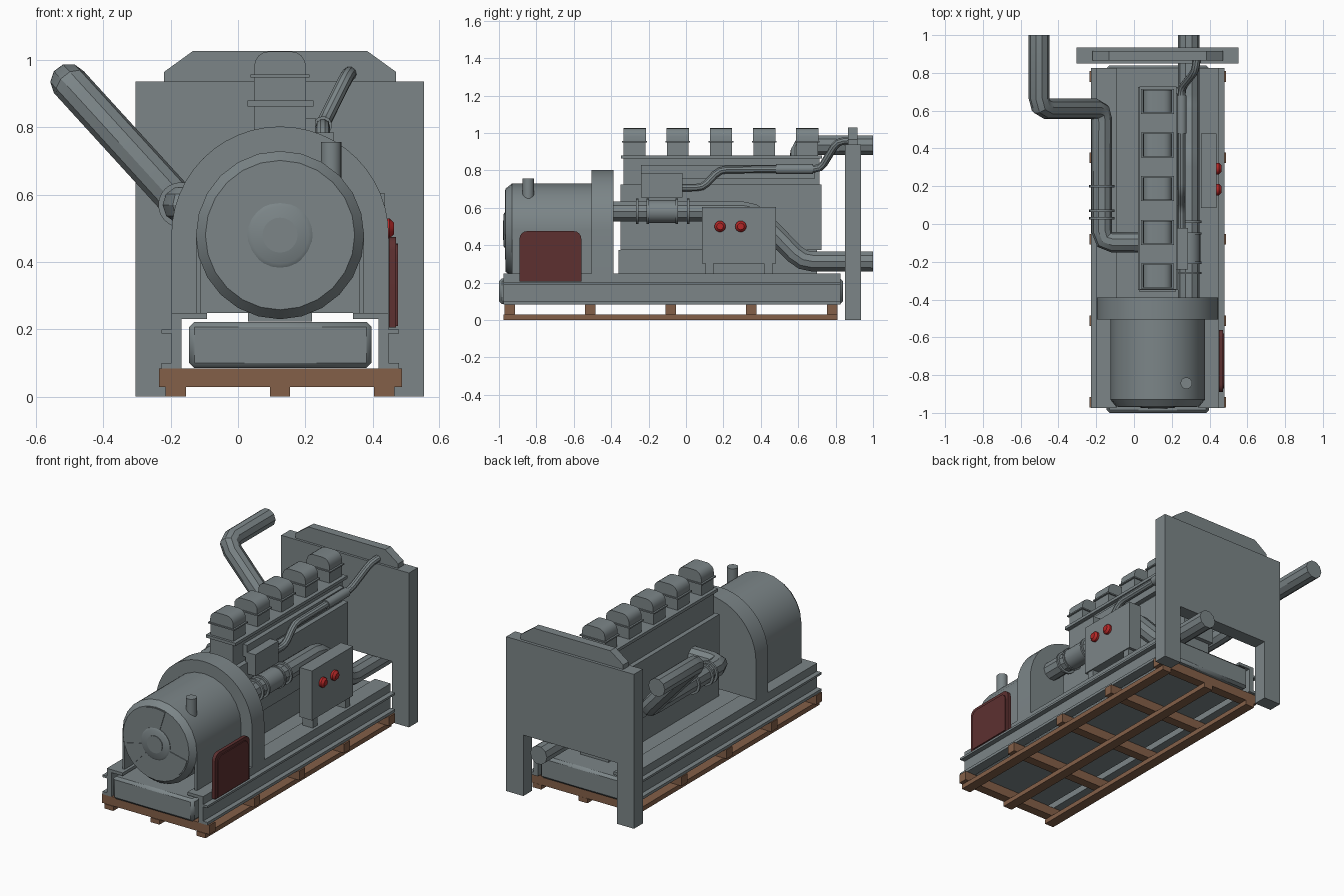
import bpy, bmesh, math
from mathutils import Vector

if "Cube" in bpy.data.objects:
    bpy.data.objects.remove(bpy.data.objects["Cube"])

CX = 0.125   # centre line of the machine
CZ = 0.48    # shaft height


def material(name, rgb):
    m = bpy.data.materials.new(name)
    m.use_nodes = True
    m.diffuse_color = (*rgb, 1)
    m.node_tree.nodes["Principled BSDF"].inputs["Base Color"].default_value = (*rgb, 1)
    return m


GREY = material("machine grey", (0.20, 0.235, 0.245))
WOOD = material("pallet wood", (0.23, 0.115, 0.065))
MAROON = material("dark maroon", (0.11, 0.03, 0.03))
RED = material("button red", (0.45, 0.02, 0.02))


def finish(obj, mat, bevel=0, segments=1):
    obj.data.materials.append(mat)
    bpy.ops.object.select_all(action='DESELECT')
    obj.select_set(True)
    bpy.context.view_layer.objects.active = obj
    bpy.ops.object.shade_smooth_by_angle(angle=math.radians(32))
    if bevel:
        mod = obj.modifiers.new("edge", 'BEVEL')
        mod.width, mod.segments = bevel, segments
    return obj


def from_bmesh(name, bm, mat, **kw):
    bmesh.ops.recalc_face_normals(bm, faces=bm.faces)
    mesh = bpy.data.meshes.new(name)
    bm.to_mesh(mesh)
    bm.free()
    obj = bpy.data.objects.new(name, mesh)
    bpy.context.collection.objects.link(obj)
    return finish(obj, mat, **kw)


def place(axis, u, v, w):
    return {'x': (w, u, v), 'y': (u, w, v), 'z': (u, v, w)}[axis]


def loft(name, rings, mat=GREY, **kw):
    """Join equal loops of points and cap both ends."""
    bm = bmesh.new()
    loops = [[bm.verts.new(p) for p in ring] for ring in rings]
    n = len(loops[0])
    for a, b in zip(loops, loops[1:]):
        for i in range(n):
            j = (i + 1) % n
            bm.faces.new((a[i], a[j], b[j], b[i]))
    bm.faces.new(loops[0])
    bm.faces.new(loops[-1])
    return from_bmesh(name, bm, mat, **kw)


def prism(name, pts, axis, a, b, mat=GREY, **kw):
    return loft(name, [[place(axis, u, v, w) for u, v in pts] for w in (a, b)], mat, **kw)


def box(name, x, y, z, mat=GREY, **kw):
    pts = [(x[0], z[0]), (x[1], z[0]), (x[1], z[1]), (x[0], z[1])]
    return prism(name, pts, 'y', y[0], y[1], mat, **kw)


def arc(u, v, r, start=0, end=360, n=24):
    """Points on an arc; a full turn leaves out the repeated end."""
    count = n if end - start == 360 else n + 1
    angles = [math.radians(start + (end - start) * i / n) for i in range(count)]
    return [(u + r * math.cos(t), v + r * math.sin(t)) for t in angles]


def turned(name, axis, u, v, profile, mat=GREY, n=24):
    """Round part along an axis from (radius, position) pairs."""
    return loft(name, [[place(axis, p, q, w) for p, q in arc(u, v, r, n=n)]
                       for r, w in profile], mat)


def pipe(name, points, radius, cut=0.06):
    """Tube along a path, with corners eased by short segments."""
    pts = [Vector(p) for p in points]
    path = [pts[0]]
    for a, b, c in zip(pts, pts[1:], pts[2:]):
        p, q = b + (a - b).normalized() * cut, b + (c - b).normalized() * cut
        path += [p, (p + q) / 4 + b / 2, q]
    path.append(pts[-1])
    curve = bpy.data.curves.new(name, 'CURVE')
    curve.dimensions = '3D'
    curve.bevel_depth, curve.bevel_resolution = radius, 3
    curve.use_fill_caps = True
    spline = curve.splines.new('POLY')
    spline.points.add(len(path) - 1)
    for sp, p in zip(spline.points, path):
        sp.co = (*p, 1)
    obj = bpy.data.objects.new(name, curve)
    bpy.context.collection.objects.link(obj)
    bpy.ops.object.select_all(action='DESELECT')
    obj.select_set(True)
    bpy.context.view_layer.objects.active = obj
    bpy.ops.object.convert(target='MESH')
    return finish(bpy.context.object, GREY)


def mirror_x(pts):
    return [(2 * CX - u, v) for u, v in pts]


# Pallet
for x in (-0.185, CX, 0.435):
    box("pallet_runner", (x - 0.03, x + 0.03), (-0.975, 0.81), (0, 0.028), WOOD)
for i in range(5):
    y = -0.943 + i * 0.431
    box("pallet_crossbar", (-0.235, 0.488), (y - 0.028, y + 0.028), (0.028, 0.083), WOOD)

# Base frame and tank
rail = [(-0.228, 0.083), (-0.228, 0.1), (-0.198, 0.1), (-0.198, 0.187), (-0.228, 0.187),
        (-0.228, 0.2), (-0.198, 0.2), (-0.198, 0.248), (-0.092, 0.248), (-0.092, 0.23),
        (-0.168, 0.23), (-0.168, 0.083)]
for side, pts in (("right", rail), ("left", mirror_x(rail))):
    prism(side + "_rail", pts, 'y', -0.975, 0.825)
box("base_tank", (-0.145, 0.397), (-1, 0.84), (0.085, 0.222), bevel=0.015)

# Generator
turned("generator_body", 'y', CX, CZ, [(0.25, -0.4), (0.25, -0.93), (0.222, -0.965)])
for x in (-0.125, 0.36):
    box("generator_side_wall", (x, x + 0.015), (-0.93, -0.45), (0.24, CZ))
arch = arc(CX, CZ, 0.323, 0, 180) + [(CX - 0.323, 0.248), (CX + 0.323, 0.248)]
prism("flywheel_housing", arch, 'y', -0.505, -0.388)
for mid in (90, 210, 330):
    arm = arc(CX, CZ, 0.215, mid - 17, mid + 17, 4) + arc(CX, CZ, 0.08, mid - 17, mid + 17, 4)[::-1]
    prism("end_cover_arm", arm, 'y', -0.969, -0.96)
turned("end_cover_hub", 'y', CX, CZ, [(0.097, -0.95), (0.097, -0.968), (0.085, -0.975)])
turned("end_cover_cap", 'y', CX, CZ, [(0.052, -0.96), (0.052, -0.979)])
turned("breather_stub", 'z', 0.277, -0.843, [(0.031, 0.64), (0.031, 0.757)], n=16)

# Side access panel with rounded top corners
panel = [(-0.89, 0.205), (-0.56, 0.205)] + arc(-0.6, 0.435, 0.04, 0, 90, 4) \
    + arc(-0.85, 0.435, 0.04, 90, 180, 4)
prism("access_panel", panel, 'x', 0.449, 0.47, MAROON)
inner = [(-0.725 + (y + 0.725) * 0.88, 0.21 + (z - 0.205) * 0.91) for y, z in panel]
prism("access_panel_face", inner, 'x', 0.469, 0.476, MAROON)

# Engine block
box("oil_pan", (0.03, 0.22), (-0.36, 0.70), (0.223, 0.375))
box("engine_block", (0.02, 0.232), (-0.35, 0.725), (0.375, 0.725))
box("upper_block", (0.048, 0.202), (-0.335, 0.715), (0.725, 0.862))
box("head_plate", (0.028, 0.225), (-0.347, 0.727), (0.862, 0.88))
box("intake_manifold", (0.19, 0.23), (-0.24, 0.69), (0.755, 0.828))

# Row of cylinder heads
cover = [(0.048, 0.955)] + arc(0.093, 0.981, 0.045, 180, 90, 4) \
    + arc(0.157, 0.981, 0.045, 90, 0, 4) + [(0.202, 0.955)]
for i in range(5):
    y = -0.275 + i * 0.231
    box("cylinder_head", (0.048, 0.202), (y - 0.058, y + 0.058), (0.88, 0.95))
    box("head_flange", (0.037, 0.213), (y - 0.066, y + 0.066), (0.949, 0.957))
    prism("rocker_cover", cover, 'y', y - 0.06, y + 0.06)

# Radiator with open bottom and sloped top tank
frame = [(-0.305, 0), (-0.305, 0.937), (0.553, 0.937), (0.553, 0),
         (0.438, 0), (0.438, 0.37), (-0.19, 0.37), (-0.19, 0)]
prism("radiator", frame, 'y', 0.85, 0.935)
cap = [(-0.22, 0.93), (-0.22, 0.965), (-0.133, 1.028)]
prism("radiator_top", cap + mirror_x(cap)[::-1], 'y', 0.865, 0.917)

# Exhaust on the right side
pipe("exhaust_pipe", [(-0.503, 1, 0.935), (-0.503, 0.61, 0.935), (-0.17, 0.61, 0.57),
                      (-0.17, -0.097, 0.57), (0.06, -0.097, 0.57)], 0.055)
for y in (0.03, 0.07, 0.2):
    turned("exhaust_ring", 'y', -0.17, 0.57, [(0.067, y - 0.006), (0.067, y + 0.006)])

# Coolant pipe on the left side
pipe("coolant_pipe", [(0.29, -0.4, 0.58), (0.29, 0.36, 0.58), (0.29, 0.62, 0.312),
                      (0.29, 1, 0.312)], 0.056)
turned("coolant_sleeve", 'y', 0.29, 0.58, [(0.061, -0.2), (0.061, -0.05)])
for y in (-0.26, -0.205, -0.05, 0.012):
    turned("coolant_ring", 'y', 0.29, 0.58, [(0.068, y - 0.006), (0.068, y + 0.006)])

# Small upper pipe with its box and sleeve
box("air_box", (0.218, 0.285), (-0.24, -0.02), (0.655, 0.785))
pipe("upper_pipe", [(0.252, -0.05, 0.708), (0.252, 0.09, 0.708), (0.252, 0.18, 0.803),
                    (0.252, 0.72, 0.808), (0.325, 0.81, 0.955), (0.335, 0.9, 0.962)], 0.021, 0.035)
turned("upper_sleeve", 'y', 0.252, 0.806, [(0.027, 0.48), (0.027, 0.68)], n=16)

# Control box with buttons
box("control_box", (0.355, 0.437), (0.085, 0.48), (0.303, 0.603))
for y in (0.125, 0.44):
    box("control_box_leg", (0.36, 0.43), (y - 0.022, y + 0.022), (0.245, 0.305))
for y in (0.182, 0.293):
    turned("button", 'x', y, 0.5, [(0.03, 0.43), (0.03, 0.45), (0.018, 0.463)], RED, n=16)
